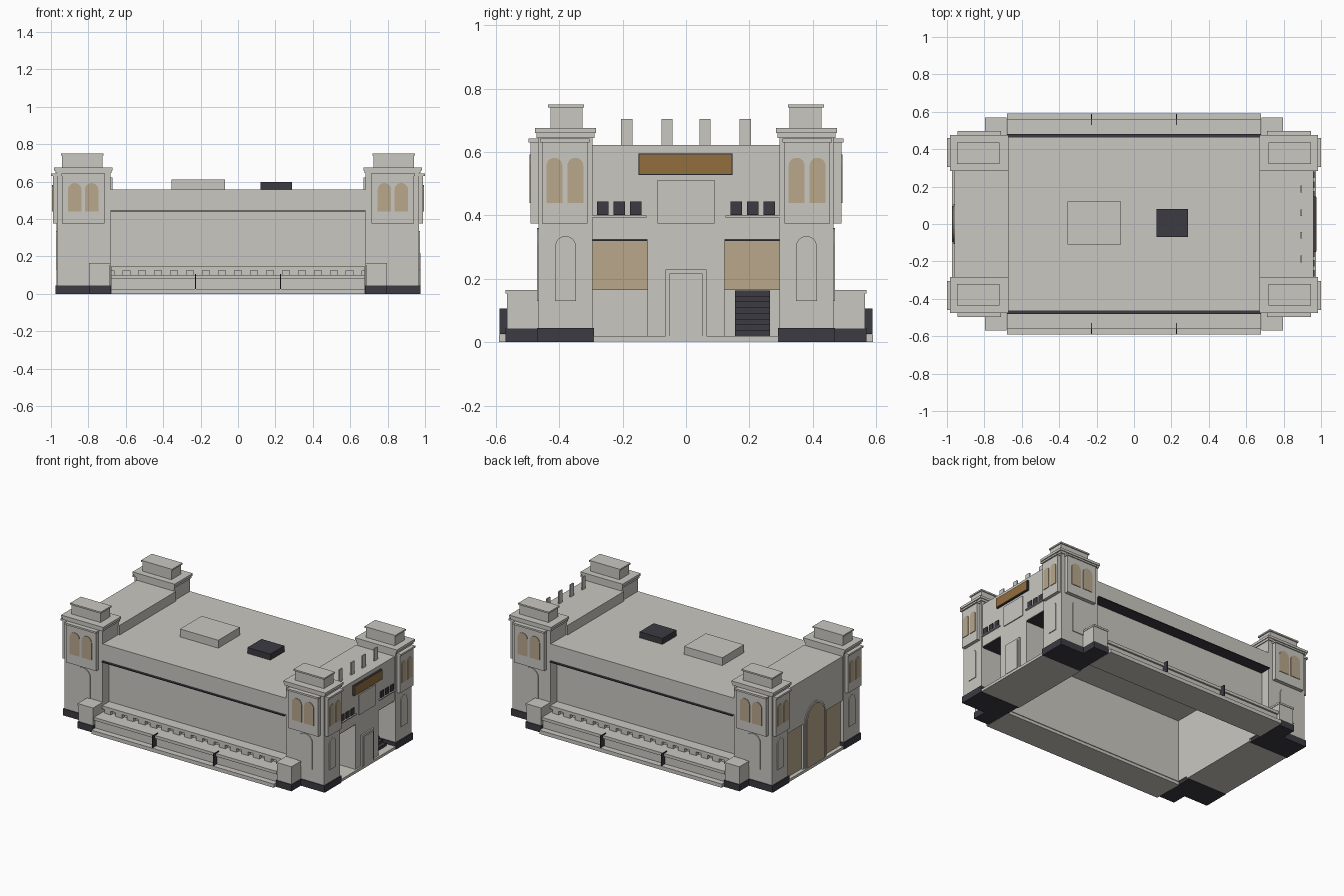
import bpy, bmesh, math


def material(name, rgb):
    m = bpy.data.materials.new(name)
    m.diffuse_color = (*rgb, 1)
    return m


STONE = material("pale_stone", (0.59, 0.575, 0.535))
DARK = material("charcoal", (0.045, 0.043, 0.055))
TAN = material("tan_glass", (0.48, 0.39, 0.26))
BROWN = material("brown_sign", (0.29, 0.155, 0.048))


def finish(name, bm, mat):
    bmesh.ops.recalc_face_normals(bm, faces=bm.faces)
    me = bpy.data.meshes.new(name)
    bm.to_mesh(me)
    bm.free()
    me.materials.append(mat)
    ob = bpy.data.objects.new(name, me)
    bpy.context.collection.objects.link(ob)
    return ob


def box(name, x, y, z, mat=STONE):
    """Box from (low, high) ranges, in either order."""
    bm = bmesh.new()
    bmesh.ops.create_cube(bm, size=1)
    for v in bm.verts:
        for i, r in enumerate((x, y, z)):
            v.co[i] = (r[0] + r[1]) / 2 + v.co[i] * abs(r[1] - r[0])
    return finish(name, bm, mat)


def arch(name, axis, face, depth, centre, width, z0, z1, mat=STONE, n=12):
    """Round-headed plate standing out from a wall; axis 0 faces x, 1 faces y."""
    r = width / 2
    pts = [(-r, z0), (r, z0)]
    pts += [(r * math.cos(math.pi * i / n), z1 - r + r * math.sin(math.pi * i / n))
            for i in range(n + 1)]
    bm = bmesh.new()
    rings = []
    for d in (face, face + depth):
        rings.append([bm.verts.new((d, centre + u, z) if axis == 0 else (centre + u, d, z))
                      for u, z in pts])
    bm.faces.new(rings[0])
    bm.faces.new(rings[1])
    for i in range(len(pts)):
        j = (i + 1) % len(pts)
        bm.faces.new((rings[0][i], rings[0][j], rings[1][j], rings[1][i]))
    return finish(name, bm, mat)


# Corner towers
for sx in (-1, 1):
    for sy in (-1, 1):
        def tbox(name, x, y, z, mat=STONE):
            return box(name, [sx * v for v in x], [sy * v for v in y], z, mat)

        tbox("tower_plinth", (0.68, 0.975), (0.29, 0.47), (0, 0.045), DARK)
        tbox("tower_body", (0.683, 0.968), (0.295, 0.465), (0.045, 0.655))
        tbox("tower_cornice_lower", (0.677, 0.977), (0.289, 0.472), (0.645, 0.66))
        tbox("tower_cornice", (0.672, 0.985), (0.284, 0.477), (0.66, 0.676))
        tbox("tower_crown", (0.725, 0.94), (0.327, 0.428), (0.676, 0.742))
        tbox("tower_crown_lip", (0.718, 0.947), (0.321, 0.435), (0.74, 0.75))
        # Window bays on the two outer faces
        tbox("bay_side", (0.96, 0.99), (0.31, 0.455), (0.375, 0.64))
        tbox("bay_side_lip", (0.96, 1.0), (0.305, 0.46), (0.63, 0.642))
        tbox("bay_front", (0.715, 0.94), (0.46, 0.49), (0.375, 0.64))
        tbox("bay_front_lip", (0.71, 0.945), (0.46, 0.497), (0.63, 0.642))
        for c in (0.349, 0.415):
            arch("bay_window_side", 0, sx * 0.988, sx * 0.006, sy * c, 0.05, 0.44, 0.582, TAN)
        for c in (0.783, 0.873):
            arch("bay_window_front", 1, sy * 0.488, sy * 0.006, sx * c, 0.072, 0.44, 0.592, TAN)
        # Blind arches below
        arch("blind_arch_side", 0, sx * 0.966, sx * 0.007, sy * 0.38, 0.065, 0.13, 0.335)
        arch("blind_arch_front", 1, sy * 0.463, sy * 0.007, sx * 0.828, 0.108, 0.13, 0.36)
        # Low pier beside the steps
        tbox("pier_plinth", (0.682, 0.797), (0.46, 0.57), (0, 0.044), DARK)
        tbox("pier", (0.685, 0.795), (0.46, 0.565), (0.044, 0.155))
        tbox("pier_cap", (0.682, 0.797), (0.46, 0.569), (0.153, 0.165))

# Main hall roof mass and its rooftop units
box("hall_upper", (-0.69, 0.69), (-0.465, 0.465), (0.445, 0.557))
box("roof_platform", (-0.355, -0.07), (-0.11, 0.12), (0.557, 0.61))
box("roof_unit", (0.12, 0.29), (-0.07, 0.08), (0.557, 0.597), DARK)

# Long sides: recessed wall, soffit, ledge, bench blocks, steps and dividers
for sy in (-1, 1):
    def sbox(name, x, y, z, mat=STONE):
        return box(name, x, [sy * v for v in y], z, mat)

    sbox("recess_wall", (-0.69, 0.69), (0.38, 0.40), (0.02, 0.445))
    sbox("soffit", (-0.68, 0.68), (0.40, 0.48), (0.439, 0.445), DARK)
    sbox("ledge", (-0.68, 0.68), (0.385, 0.475), (0.125, 0.145))
    sbox("ledge_back", (-0.68, 0.68), (0.385, 0.45), (0.09, 0.125))
    for i in range(16):
        x = -0.64 + i * 1.28 / 15
        sbox("bench_block", (x - 0.024, x + 0.024), (0.44, 0.475), (0.098, 0.13))
    sbox("upper_step", (-0.68, 0.68), (0.385, 0.55), (0.02, 0.082))
    sbox("upper_step_tread", (-0.68, 0.68), (0.385, 0.562), (0.08, 0.1))
    sbox("lower_step", (-0.68, 0.68), (0.385, 0.59), (0, 0.025))
    for x in (-0.227, 0.227):
        sbox("step_divider", (x - 0.003, x + 0.003), (0.53, 0.588), (0.026, 0.106), DARK)

# End blocks between the towers
for sx in (-1, 1):
    def ebox(name, x, y, z, mat=STONE):
        return box(name, [sx * v for v in x], y, z, mat)

    ebox("end_floor", (0.67, 0.972), (-0.30, 0.30), (0.002, 0.02))
    ebox("end_upper", (0.672, 0.96), (-0.30, 0.30), (0.325, 0.622))
    ebox("end_centre", (0.68, 0.96), (-0.122, 0.122), (0.02, 0.325))
    ebox("end_back_wall", (0.672, 0.69), (-0.40, 0.40), (0.02, 0.445))

# Entrance facade: lobby ceiling, glazing and rows of small windows
for sy in (-1, 1):
    def fbox(name, x, y, z, mat=STONE):
        return box(name, x, [sy * v for v in y], z, mat)

    fbox("lobby_ceiling", (0.69, 0.957), (0.122, 0.295), (0.319, 0.325), DARK)
    fbox("lobby_glazing", (0.69, 0.697), (0.122, 0.295), (0.165, 0.32), TAN)
    fbox("window_sill", (0.955, 0.972), (0.125, 0.295), (0.393, 0.4))
    for c in (0.158, 0.21, 0.263):
        fbox("small_window", (0.955, 0.966), (c - 0.018, c + 0.018), (0.402, 0.444), DARK)
    for c in (0.06, 0.187):
        fbox("roof_finial", (0.891, 0.899), (c - 0.018, c + 0.018), (0.62, 0.705))
    # Glazed side bays on the rear end
    box("side_glazing", (-0.945, -0.935), (sy * 0.122, sy * 0.295), (0.02, 0.325), TAN)

# Dark stair in one lobby
for i in range(8):
    x = 0.92 - i * 0.026
    box("lobby_stair", (x - 0.026, x), (0.155, 0.265), (0.02, 0.02 + 0.018 * (i + 1)), DARK)

# Entrance door, panel and sign
box("door_surround", (0.955, 0.97), (-0.065, 0.065), (0.02, 0.23))
box("door_panel", (0.965, 0.975), (-0.052, 0.052), (0.02, 0.217))
box("facade_panel", (0.955, 0.966), (-0.09, 0.09), (0.375, 0.512))
box("sign_frame", (0.955, 0.972), (-0.15, 0.147), (0.528, 0.596), DARK)
box("sign", (0.965, 0.976), (-0.147, 0.144), (0.531, 0.593), BROWN)

# Large arched window on the opposite end
arch("great_arch_surround", 0, -0.955, -0.01, 0, 0.215, 0.02, 0.435)
arch("great_arch_window", 0, -0.96, -0.01, 0, 0.19, 0.02, 0.422, TAN)
